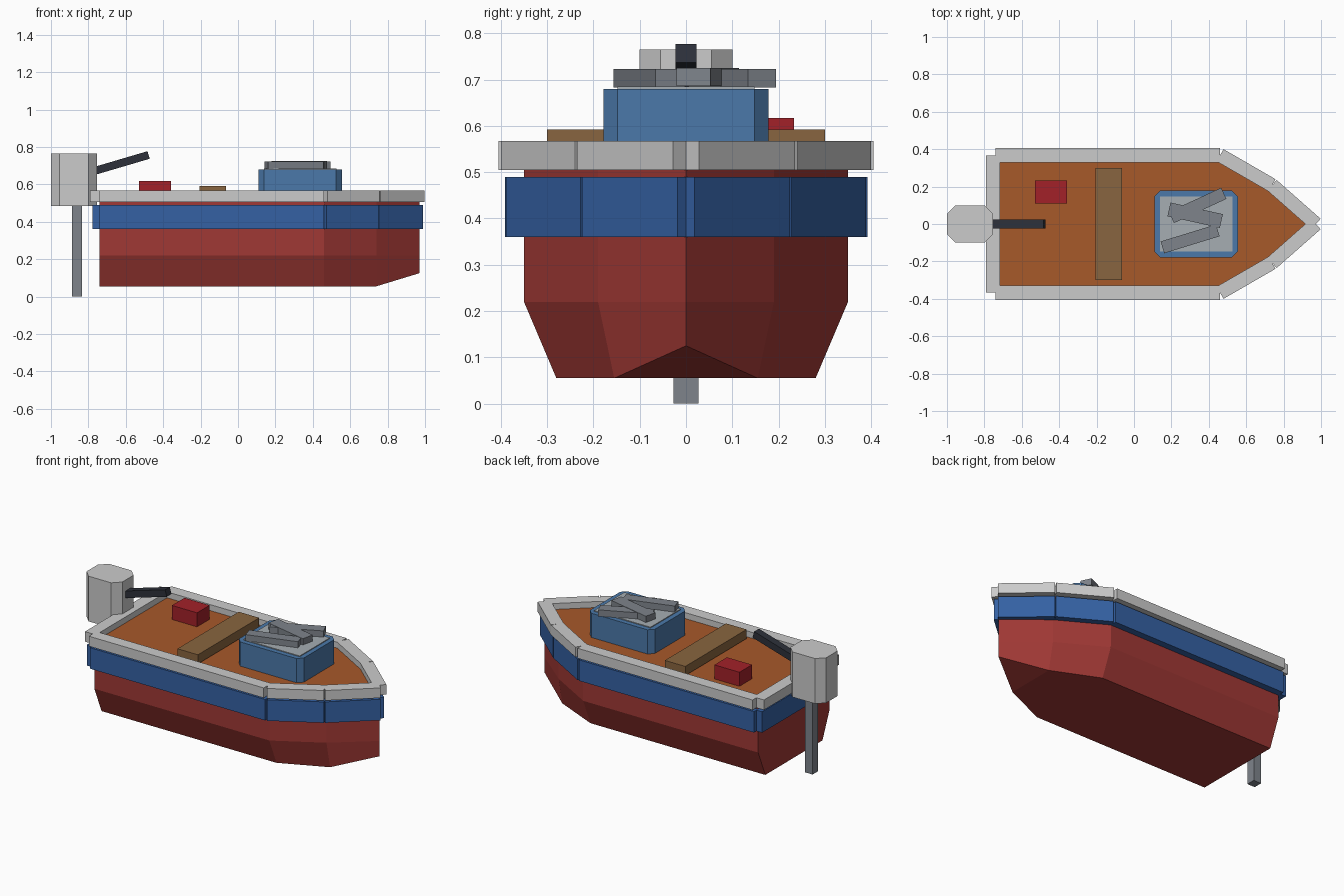
import bpy, bmesh
from math import atan2, hypot
from mathutils import Matrix, Vector

if "Cube" in bpy.data.objects:
    bpy.data.objects.remove(bpy.data.objects["Cube"])


def material(name, rgb):
    m = bpy.data.materials.new(name)
    m.diffuse_color = (*rgb, 1)
    m.use_nodes = True
    m.node_tree.nodes["Principled BSDF"].inputs["Base Color"].default_value = m.diffuse_color
    return m


RED = material("hull_red", (0.35, 0.04, 0.035))
BLUE = material("band_blue", (0.035, 0.12, 0.37))
ORANGE = material("deck_orange", (0.39, 0.10, 0.023))
WOOD = material("wood", (0.25, 0.13, 0.05))
CRATE = material("crate_red", (0.36, 0.015, 0.022))
CABIN = material("cabin_blue", (0.07, 0.19, 0.40))
PANEL = material("panel_pale", (0.38, 0.42, 0.45))
STEEL = material("steel", (0.21, 0.23, 0.26))
DARK = material("dark_metal", (0.026, 0.03, 0.042))


def finish(name, bm, mat=None):
    bmesh.ops.recalc_face_normals(bm, faces=bm.faces)
    me = bpy.data.meshes.new(name)
    bm.to_mesh(me)
    bm.free()
    ob = bpy.data.objects.new(name, me)
    bpy.context.collection.objects.link(ob)
    if mat:
        me.materials.append(mat)
    return ob


def prism(name, outline, z0, z1, mat=None):
    bm = bmesh.new()
    face = bm.faces.new([bm.verts.new((x, y, z0)) for x, y in outline])
    top = bmesh.ops.extrude_face_region(bm, geom=[face])["geom"]
    bmesh.ops.translate(bm, vec=(0, 0, z1 - z0),
                        verts=[v for v in top if isinstance(v, bmesh.types.BMVert)])
    return finish(name, bm, mat)


def box(name, x, y, z, mat=None, chamfer=0):
    c = chamfer
    (x0, x1), (y0, y1) = x, y
    if c:
        pts = [(x0 + c, y0), (x1 - c, y0), (x1, y0 + c), (x1, y1 - c),
               (x1 - c, y1), (x0 + c, y1), (x0, y1 - c), (x0, y0 + c)]
    else:
        pts = [(x0, y0), (x1, y0), (x1, y1), (x0, y1)]
    return prism(name, pts, *z, mat)


def bar(name, a, b, width, z0, z1, mat=None):
    # straight plank running from a to b in plan
    a, b = Vector(a), Vector(b)
    d = (b - a).normalized()
    n = Vector((-d.y, d.x)) * width / 2
    return prism(name, [a - n, b - n, b + n, a + n], z0, z1, mat)


# Hull: three half outlines, mirrored into rings and bridged
def ring(half, z, bow_z):
    pts = half + [(0.97, 0)] + [(x, -y) for x, y in reversed(half)]
    return [(x, y, bow_z if y == 0 else z) for x, y in pts]


chine = [(-0.74, 0.35), (0.46, 0.35), (0.74, 0.19)]
keel = [(-0.74, 0.28), (0.46, 0.28), (0.74, 0.155)]
bm = bmesh.new()
rings = [[bm.verts.new(p) for p in r] for r in
         (ring(keel, 0.055, 0.125), ring(chine, 0.22, 0.22), ring(chine, 0.52, 0.52))]
for lo, hi in zip(rings, rings[1:]):
    for i in range(7):
        j = (i + 1) % 7
        bm.faces.new((lo[i], lo[j], hi[j], hi[i]))
k = rings[0]
bm.faces.new((k[0], k[1], k[2], k[4], k[5], k[6]))
bm.faces.new((k[2], k[3], k[4]))
bm.faces.new(rings[2])
finish("hull", bm, RED)

# Deck
half = [(-0.735, 0.345), (0.46, 0.345), (0.735, 0.188)]
prism("deck", half + [(0.96, 0)] + [(x, -y) for x, y in reversed(half)], 0.50, 0.53, ORANGE)

# Gunwale rim and blue band, separate planks along the hull outline
path = [(-0.74, 0.3675), (0.46, 0.3675), (0.738, 0.207), (0.973, 0)]
for part, width, z0, z1, mat in (("rim", 0.075, 0.505, 0.567, None),
                                 ("band", 0.048, 0.36, 0.49, BLUE)):
    bar(part + "_stern", (-0.755, -0.3675), (-0.755, 0.3675), width, z0, z1, mat)
    for side, s in (("port", 1), ("starboard", -1)):
        for i in range(3):
            (ax, ay), (bx, by) = path[i], path[i + 1]
            bar(f"{part}_{side}_{i + 1}", (ax, ay * s), (bx, by * s), width, z0, z1, mat)

# Cabin with pale roof panel
box("cabin", (0.11, 0.555), (-0.178, 0.178), (0.51, 0.68), CABIN, 0.03)
box("cabin_roof_panel", (0.14, 0.527), (-0.148, 0.148), (0.66, 0.685), PANEL)

# Loose bars on the roof
bar("roof_bar_rear", (0.20, 0.035), (0.48, 0.164), 0.066, 0.683, 0.723, STEEL)
bar("roof_bar_middle", (0.187, 0.078), (0.467, 0.016), 0.075, 0.686, 0.725, STEEL)
bar("roof_bar_front", (0.152, -0.125), (0.448, -0.034), 0.066, 0.683, 0.723, STEEL)

# Bench and crate
box("bench", (-0.205, -0.065), (-0.30, 0.30), (0.535, 0.592), WOOD)
box("crate", (-0.53, -0.358), (0.11, 0.233), (0.525, 0.617), CRATE)

# Outboard motor: octagonal housing, leg and tilted tiller
box("motor_housing", (-1.0, -0.755), (-0.10, 0.10), (0.485, 0.765), None, 0.045)
box("motor_leg", (-0.887, -0.835), (-0.027, 0.027), (0.0, 0.50), STEEL)
a, b = (-0.79, 0.665), (-0.478, 0.757)
length = hypot(b[0] - a[0], b[1] - a[1])
tiller = box("tiller", (0, length), (-0.023, 0.023), (-0.021, 0.021), DARK)
tiller.data.transform(Matrix.Translation((a[0], 0, a[1]))
                      @ Matrix.Rotation(-atan2(b[1] - a[1], b[0] - a[0]), 4, 'Y'))
